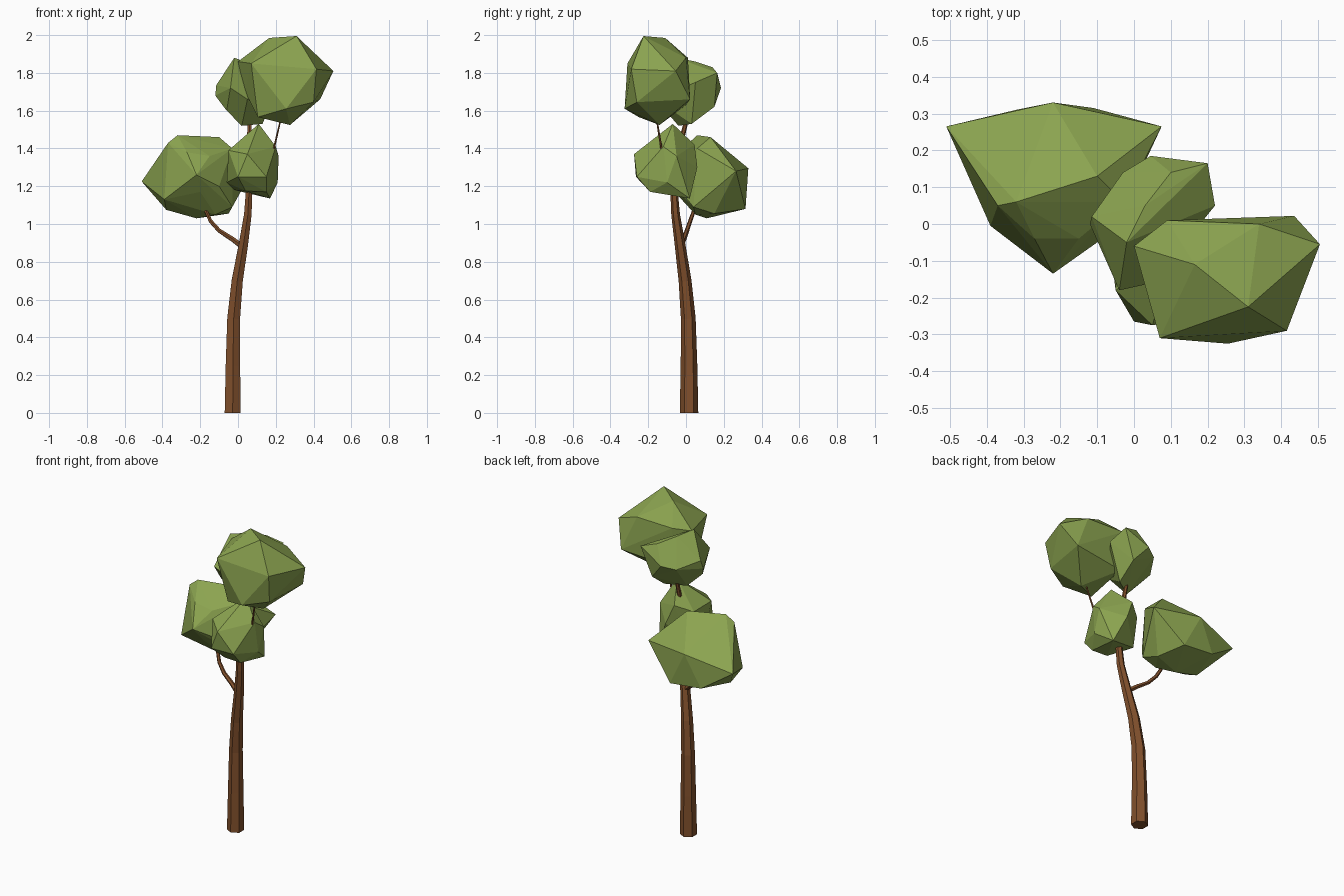
import bpy, bmesh, math
from mathutils import Vector


def material(name, rgb):
    m = bpy.data.materials.new(name)
    m.diffuse_color = (*rgb, 1)
    return m


bark = material("bark", (0.22, 0.08, 0.025))
leaf = material("leaf", (0.26, 0.37, 0.08))


def finish(bm, name, mat):
    bmesh.ops.recalc_face_normals(bm, faces=bm.faces)
    me = bpy.data.meshes.new(name)
    bm.to_mesh(me)
    bm.free()
    me.materials.append(mat)
    ob = bpy.data.objects.new(name, me)
    bpy.context.collection.objects.link(ob)
    return ob


# Tapered hexagonal limb along (x, y, z, radius) stations
def limb(name, path, sides=6):
    bm = bmesh.new()
    pts = [Vector(p[:3]) for p in path]
    rings = []
    for i, p in enumerate(pts):
        if i == 0 and p.z == 0:
            t = Vector((0, 0, 1))
        else:
            t = pts[min(i + 1, len(pts) - 1)] - pts[max(i - 1, 0)]
        q = Vector((0, 0, 1)).rotation_difference(t.normalized())
        r = path[i][3]
        rings.append([bm.verts.new(p + q @ Vector((
            r * math.sin(k * math.tau / sides), -r * math.cos(k * math.tau / sides), 0)))
            for k in range(sides)])
    for a, b in zip(rings, rings[1:]):
        for k in range(sides):
            n = (k + 1) % sides
            bm.faces.new((a[k], a[n], b[n], b[k]))
    bm.faces.new(rings[0][::-1])
    bm.faces.new(rings[-1])
    return finish(bm, name, bark)


# Faceted leaf clump wrapped around a few corner points
def clump(name, corners):
    bm = bmesh.new()
    for c in corners:
        bm.verts.new(c)
    bmesh.ops.convex_hull(bm, input=bm.verts)
    loose = [v for v in bm.verts if not v.link_faces]
    bmesh.ops.delete(bm, geom=loose, context='VERTS')
    return finish(bm, name, leaf)


# Trunk and branches
limb("trunk", [(-0.028, 0.016, 0, 0.049), (-0.027, 0.016, 0.25, 0.044),
               (-0.023, 0.012, 0.5, 0.039), (-0.004, -0.005, 0.7, 0.034),
               (0.03, -0.033, 0.9, 0.028), (0.052, -0.055, 1.05, 0.023),
               (0.06, -0.065, 1.2, 0.019), (0.06, -0.045, 1.36, 0.015),
               (0.06, 0.01, 1.58, 0.011)])
limb("left_branch", [(0.03, -0.03, 0.875, 0.016), (-0.03, -0.012, 0.92, 0.014),
                     (-0.10, 0.005, 0.965, 0.012), (-0.145, 0.022, 1.015, 0.011),
                     (-0.168, 0.04, 1.065, 0.010), (-0.18, 0.07, 1.13, 0.008)])
limb("right_branch", [(0.06, -0.06, 1.25, 0.008), (0.14, -0.11, 1.32, 0.007),
                      (0.19, -0.13, 1.40, 0.006), (0.23, -0.158, 1.57, 0.004)])

# Foliage
clump("top_right_foliage", [
    (0.31, -0.225, 1.995), (0.165, -0.11, 1.985), (0.505, -0.055, 1.81),
    (0.435, 0.022, 1.66), (0.415, -0.29, 1.82), (0.40, -0.26, 1.645),
    (0.255, -0.325, 1.61), (0.07, -0.31, 1.85), (0.105, -0.25, 1.566),
    (0.275, -0.14, 1.524), (0.0, -0.06, 1.86), (0.09, 0.01, 1.88),
    (0.10, 0.0, 1.63), (0.34, 0.0, 1.88), (0.037, -0.12, 1.70)])
clump("left_foliage", [
    (-0.51, 0.265, 1.225), (-0.32, 0.31, 1.10), (-0.22, 0.33, 1.295),
    (-0.11, 0.315, 1.08), (0.075, 0.265, 1.28), (-0.32, 0.06, 1.47),
    (-0.37, 0.05, 1.43), (-0.10, 0.13, 1.46), (-0.03, 0.06, 1.40),
    (-0.22, -0.135, 1.26), (-0.39, -0.005, 1.13), (-0.10, -0.05, 1.20),
    (-0.27, -0.04, 1.38), (-0.15, -0.04, 1.36), (-0.20, -0.06, 1.17),
    (-0.22, 0.11, 1.03), (-0.12, 0.05, 1.05), (-0.03, 0.04, 1.09),
    (-0.05, 0.15, 1.055), (-0.38, 0.10, 1.075)])
clump("top_middle_foliage", [
    (-0.12, 0.0, 1.68), (-0.115, 0.02, 1.735), (-0.03, 0.14, 1.70),
    (0.045, 0.185, 1.72), (0.20, 0.165, 1.80), (0.22, 0.05, 1.75),
    (-0.02, -0.05, 1.88), (0.03, 0.05, 1.86), (-0.04, -0.18, 1.72),
    (0.02, -0.04, 1.52), (0.13, 0.03, 1.53), (0.13, 0.15, 1.62),
    (-0.06, -0.08, 1.60), (0.05, -0.16, 1.66), (0.10, 0.14, 1.83)])
clump("centre_foliage", [
    (0.11, -0.07, 1.53), (0.0, -0.265, 1.25), (0.05, -0.275, 1.37),
    (0.15, -0.26, 1.25), (-0.05, -0.18, 1.39), (-0.06, -0.10, 1.22),
    (0.20, -0.12, 1.41), (0.215, -0.05, 1.36), (0.21, -0.10, 1.22),
    (0.17, 0.02, 1.135), (0.04, -0.19, 1.175), (0.15, -0.19, 1.17),
    (0.05, 0.045, 1.42), (0.10, 0.06, 1.30), (-0.02, -0.03, 1.18),
    (-0.04, -0.02, 1.38)])
